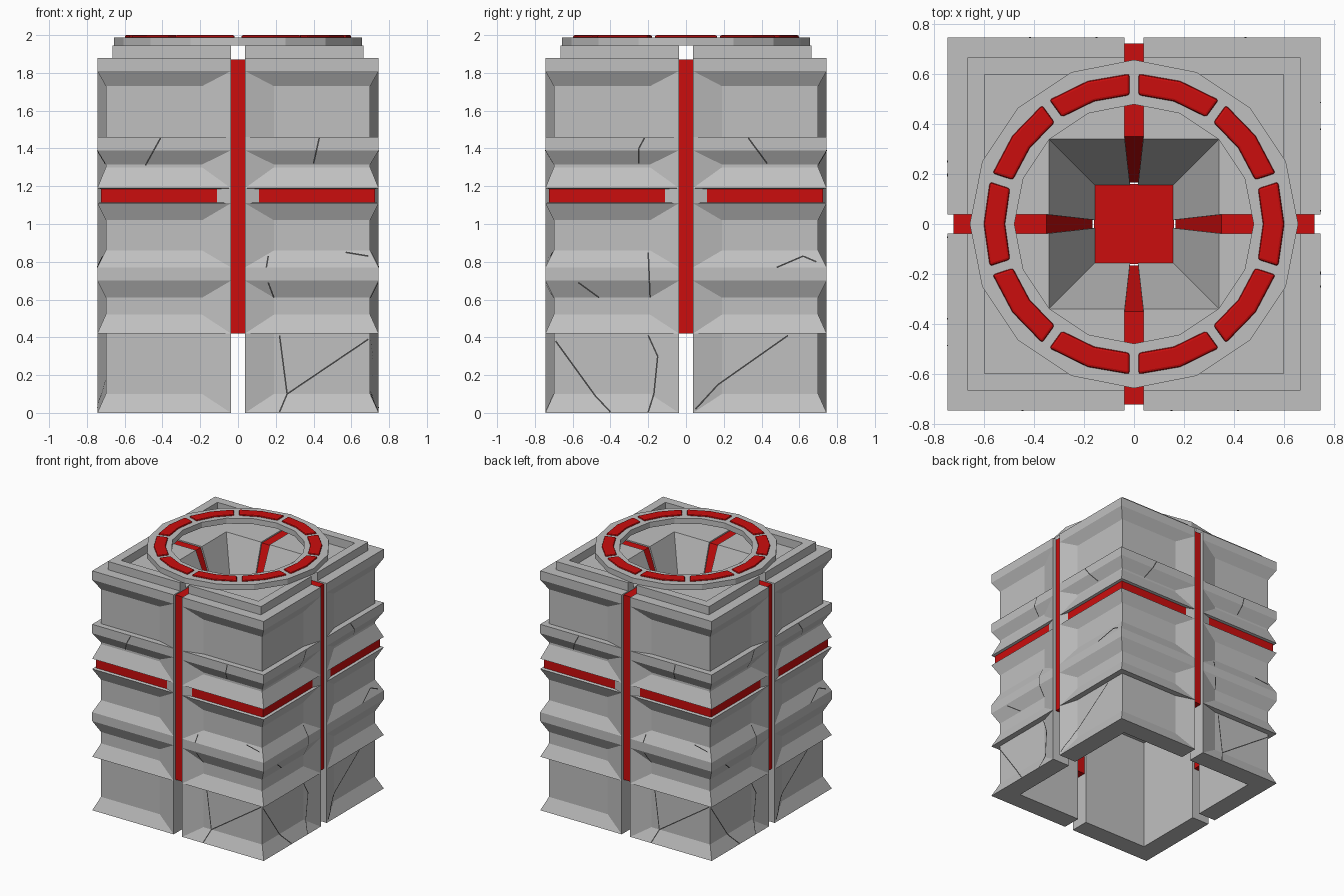
import bpy, bmesh, math
from mathutils import Vector, Matrix

if "Cube" in bpy.data.objects:
    bpy.data.objects.remove(bpy.data.objects["Cube"])


def material(name, rgb):
    m = bpy.data.materials.new(name)
    m.diffuse_color = (*rgb, 1)
    m.use_nodes = True
    m.node_tree.nodes["Principled BSDF"].inputs["Base Color"].default_value = m.diffuse_color
    return m


STONE = material("grey stone", (0.53, 0.53, 0.53))
RED = material("red inlay", (0.6, 0.004, 0.004))
DARK = material("dark crack", (0.06, 0.06, 0.06))

F, GAP, D, K = 0.745, 0.037, 0.045, 0.19   # half width, half gap, recess, recess start
FUNNEL_Z, CEILING_Z = 1.38, 0.88


def make_object(name, bm, mats):
    bmesh.ops.recalc_face_normals(bm, faces=bm.faces)
    me = bpy.data.meshes.new(name)
    bm.to_mesh(me)
    bm.free()
    for m in mats:
        me.materials.append(m)
    ob = bpy.data.objects.new(name, me)
    bpy.context.collection.objects.link(ob)
    return ob


# Outer profile of a corner block: (height, recess depth)
OUTER = [(0, 0), (0.1, D), (0.42, D), (0.42, 0), (0.52, D), (0.61, D), (0.70, 0),
         (0.77, 0), (0.86, D), (1.02, D), (1.11, 0), (1.115, 0.02), (1.185, 0.02),
         (1.19, 0), (1.30, D), (1.315, D), (1.39, 0), (1.46, 0), (1.46, D),
         (1.73, D), (1.81, 0), (1.88, 0)]
# Top frame, funnel and hollow underside: (height, half width, half gap)
INNER = [(1.88, 0.665, GAP), (1.945, 0.665, GAP), (1.945, 0.597, GAP), (1.88, 0.597, GAP),
         (1.88, 0.34, GAP), (FUNNEL_Z, 0.155, 0.016), (CEILING_Z, 0.155, 0.016),
         (CEILING_Z, 0.595, GAP), (0, 0.595, GAP)]


def corner_blocks():
    bm = bmesh.new()
    cache = {}

    def vert(p):
        key = tuple(round(c, 4) for c in p)
        if key not in cache:
            cache[key] = bm.verts.new(p)
        return cache[key]

    def face(vs, mat=0):
        vs = list(dict.fromkeys(vs))
        if len(vs) > 2 and not bm.faces.get(vs):
            bm.faces.new(vs).material_index = mat

    def level(z, s, d, g):
        k = 0.11 if d == 0.02 else min(K, s / 2)
        pts = [(g, s), (k, s - d), (s - d, s - d), (s - d, k), (s, g)]
        return [vert((x, y, z)) for x, y in pts], d

    levels = [level(z, F, d, GAP) for z, d in OUTER] + [level(z, s, 0, g) for z, s, g in INNER]
    for i, (a, da) in enumerate(levels):
        b, db = levels[(i + 1) % len(levels)]
        for j in range(4):
            red = 1 if da == db == 0.02 and j in (1, 2) else 0
            if da != db and j in (0, 3):
                # split the end quads from the full edge to the recessed edge
                e, n = (0, 1) if j == 0 else (4, 3)
                (r, q) = (a, b) if da < db else (b, a)
                face([r[e], r[n], q[n]])
                face([r[e], q[n], q[e]])
            else:
                face([a[j], a[j + 1], b[j + 1], b[j]], red)
    face([l[0][0] for l in levels])
    face([l[0][4] for l in levels])
    ob = make_object("corner_blocks", bm, [STONE, RED])
    mod = ob.modifiers.new("four corners", 'MIRROR')
    mod.use_axis = (True, True, False)
    mod.use_mirror_merge = False


corner_blocks()


# Red strips that fill the four gaps between the corner blocks
def gap_strips():
    bm = bmesh.new()
    prof = [(0.72, 0.42), (0.72, 1.87), (0.35, 1.87), (0.165, FUNNEL_Z),
            (0.165, 0.9), (0.61, 0.9), (0.61, 0.42)]
    for q in range(4):
        rot = Matrix.Rotation(q * math.pi / 2, 3, 'Z')
        f = bm.faces.new([bm.verts.new(rot @ Vector((r, -GAP, z))) for r, z in prof])
        ext = bmesh.ops.extrude_face_region(bm, geom=[f], use_keep_orig=True)
        vs = [v for v in ext["geom"] if isinstance(v, bmesh.types.BMVert)]
        bmesh.ops.translate(bm, verts=vs, vec=rot @ Vector((0, 2 * GAP, 0)))
    make_object("gap_strips", bm, [RED])


gap_strips()

# Red floor of the funnel
bm = bmesh.new()
bmesh.ops.create_cube(bm, size=1, matrix=Matrix.Translation((0, 0, FUNNEL_Z - 0.02))
                      @ Matrix.Diagonal((0.32, 0.32, 0.04, 1)))
make_object("funnel_floor", bm, [RED])


# Curved bar with a flat top, swept through the given angles
def arc_bar(bm, r0, r1, z0, z1, angles, trim=0.0, closed=False):
    n = len(angles)
    rows = []
    for i, a in enumerate(angles):
        row = []
        for r, z in ((r0, z0), (r1, z0), (r1, z1), (r0, z1)):
            t = a
            if not closed and i == 0:
                t += trim / r
            if not closed and i == n - 1:
                t -= trim / r
            row.append(bm.verts.new((r * math.cos(t), r * math.sin(t), z)))
        rows.append(row)
    for i in range(n if closed else n - 1):
        a, b = rows[i], rows[(i + 1) % n]
        for j in range(4):
            bm.faces.new((a[j], a[(j + 1) % 4], b[(j + 1) % 4], b[j]))
    if not closed:
        bm.faces.new(rows[0])
        bm.faces.new(rows[-1])


# Top ring
bm = bmesh.new()
arc_bar(bm, 0.478, 0.656, 1.945, 1.988, [math.tau * i / 16 for i in range(16)], closed=True)
make_object("top_ring", bm, [STONE])

# Ten red segments on the ring
bm = bmesh.new()
for i in range(10):
    mid = math.radians(36 * i)
    arc_bar(bm, 0.515, 0.60, 1.98, 2.0,
            [mid + math.radians(t) for t in (-18, 0, 18)], trim=0.018)
segments = make_object("ring_segments", bm, [RED])
bev = segments.modifiers.new("soft edge", 'BEVEL')
bev.width = 0.01
bev.segments = 2


# Thin cracks that follow the profile of a side
def recess(x, z):
    for (z0, d0), (z1, d1) in zip(OUTER, OUTER[1:]):
        if z0 <= z <= z1 and z1 > z0:
            d = d0 + (d1 - d0) * (z - z0) / (z1 - z0)
            return d * max(0, min(1, (abs(x) - GAP) / (K - GAP)))
    return 0


FRONT = [[(-.41, 1.455), (-.49, 1.31)], [(.43, 1.455), (.40, 1.32)],
         [(.22, .41), (.26, .1), (.22, .005)], [(.26, .1), (.69, .39)],
         [(.16, .83), (.15, .77)], [(.16, .69), (.19, .61)], [(.57, .85), (.69, .83)]]
RIGHT = [[(-.69, .38), (-.48, .09), (-.40, .005)], [(-.2, .41), (-.15, .3), (-.17, .1), (-.2, .005)],
         [(.05, .02), (.17, .15), (.54, .41)], [(.48, .77), (.62, .83), (.69, .8)],
         [(.33, 1.455), (.43, 1.32)], [(-.22, 1.455), (-.25, 1.4), (-.25, 1.32)],
         [(-.2, .85), (-.19, .61)], [(-.57, .69), (-.46, .61)]]


def cracks(name, lines, angle):
    bm = bmesh.new()
    rot = Matrix.Rotation(angle, 3, 'Z')
    for line in lines:
        for (x0, z0), (x1, z1) in zip(line, line[1:]):
            length = math.hypot(x1 - x0, z1 - z0)
            nx, nz = -(z1 - z0) / length * 0.004, (x1 - x0) / length * 0.004
            prev = None
            for i in range(13):
                x, z = x0 + (x1 - x0) * i / 12, z0 + (z1 - z0) * i / 12
                y = -(F - recess(x, z) + 0.002)
                cur = [bm.verts.new(rot @ Vector((x + s * nx, y, z + s * nz))) for s in (-1, 1)]
                if prev:
                    bm.faces.new((prev[0], cur[0], cur[1], prev[1]))
                prev = cur
    make_object(name, bm, [DARK])


for name, lines, q in (("front_cracks", FRONT, 0), ("right_cracks", RIGHT, 1),
                       ("back_cracks", FRONT, 2), ("left_cracks", RIGHT, 3)):
    cracks(name, lines, q * math.pi / 2)
